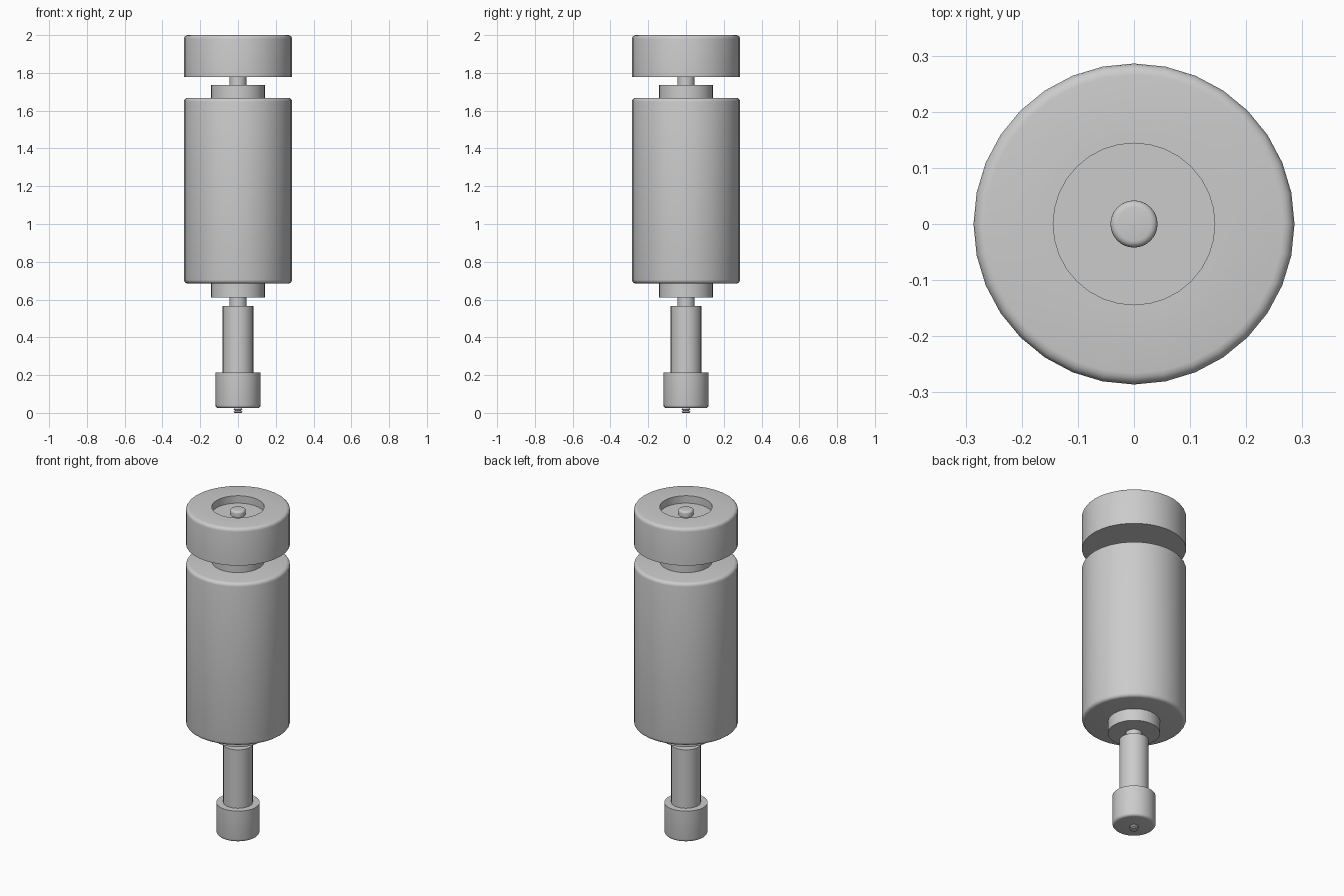
import bpy, bmesh, math

cube = bpy.data.objects.get("Cube")
if cube:
    bpy.data.objects.remove(cube, do_unlink=True)

SIDES = 32
GREY = (0.6, 0.6, 0.6, 1)
metal = bpy.data.materials.new("light grey metal")
metal.use_nodes = True
metal.diffuse_color = GREY
metal.node_tree.nodes["Principled BSDF"].inputs["Base Color"].default_value = GREY


def rounded(radius, z, bevel, up):
    """Quarter-round edge points, ordered from bottom to top."""
    pts = []
    for i in range(5):
        a = math.pi / 2 * i / 4
        pts.append((radius - bevel + bevel * math.cos(a),
                    z + (bevel * (math.sin(a) - 1)) * up))
    return pts if up > 0 else pts[::-1]


def lathe(name, profile):
    """Spin (radius, z) points, closing both ends on the axis."""
    profile = [(0, profile[0][1])] + profile + [(0, profile[-1][1])]
    bm = bmesh.new()
    verts = [bm.verts.new((r, 0, z)) for r, z in profile]
    edges = [bm.edges.new(pair) for pair in zip(verts, verts[1:])]
    bmesh.ops.spin(bm, geom=verts + edges, cent=(0, 0, 0), axis=(0, 0, 1),
                   angle=math.tau, steps=SIDES, use_duplicate=False)
    bmesh.ops.remove_doubles(bm, verts=bm.verts, dist=0.0005)
    bmesh.ops.recalc_face_normals(bm, faces=bm.faces)
    mesh = bpy.data.meshes.new(name)
    bm.to_mesh(mesh)
    bm.free()
    mesh.materials.append(metal)
    obj = bpy.data.objects.new(name, mesh)
    bpy.context.collection.objects.link(obj)
    bpy.ops.object.select_all(action='DESELECT')
    bpy.context.view_layer.objects.active = obj
    obj.select_set(True)
    bpy.ops.object.shade_smooth_by_angle(angle=math.radians(35))
    return obj


def cylinder(name, radius, low, high):
    return lathe(name, [(radius, low), (radius, high)])


# Main barrel with softened rims and its end collars
lathe("barrel", rounded(0.286, 0.685, 0.02, -1) + rounded(0.286, 1.668, 0.02, 1))
cylinder("lower_collar", 0.143, 0.612, 0.7)
cylinder("upper_collar", 0.143, 1.65, 1.737)

# Top knob with a round recess
lathe("knob", [(0.286, 1.777)] + rounded(0.286, 2.0, 0.02, 1)
      + [(0.144, 2.0), (0.144, 1.955)])

# Centre rods and the rounded pin in the recess
cylinder("upper_rod", 0.045, 1.72, 1.79)
cylinder("lower_rod", 0.045, 0.55, 0.63)
lathe("knob_pin", [(0.042, 1.95)] + rounded(0.042, 1.988, 0.012, 1))

# Lower shaft, foot and threaded tip
cylinder("shaft", 0.081, 0.2, 0.566)
lathe("foot", rounded(0.119, 0.025, 0.016, -1) + [(0.119, 0.213)])
lathe("threaded_tip", [(0.018, 0), (0.024, 0.005), (0.016, 0.012),
                       (0.024, 0.019), (0.018, 0.027)])
